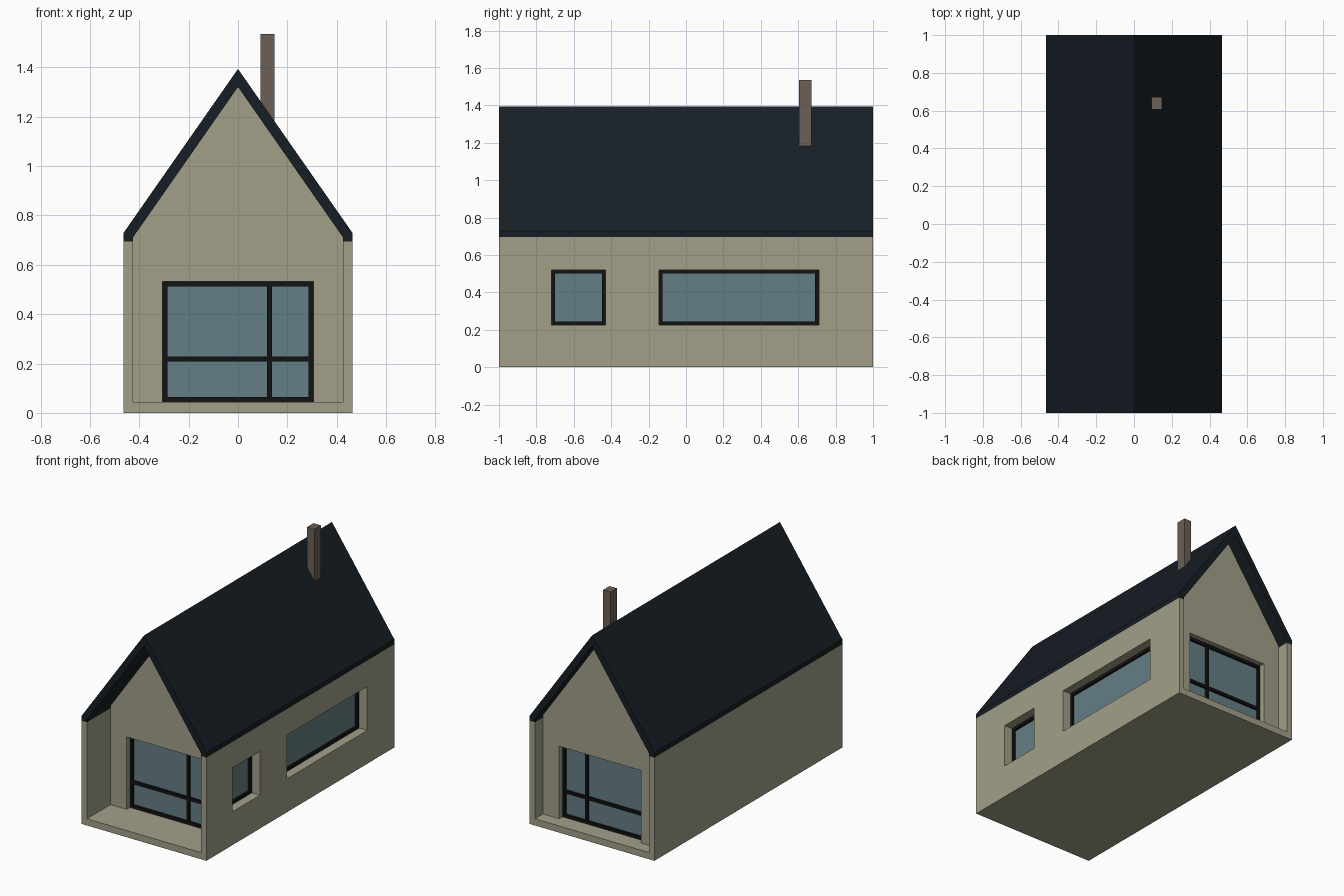
import bpy

if "Cube" in bpy.data.objects:
    bpy.data.objects.remove(bpy.data.objects["Cube"])


def material(name, r, g, b):
    m = bpy.data.materials.new(name)
    m.diffuse_color = (r, g, b, 1)
    m.use_nodes = True
    m.node_tree.nodes["Principled BSDF"].inputs["Base Color"].default_value = m.diffuse_color
    return m


WALL = material("wall", 0.36, 0.35, 0.25)
ROOF = material("roof", 0.008, 0.013, 0.018)
FRAME = material("frame", 0.006, 0.006, 0.006)
GLASS = material("glass", 0.13, 0.21, 0.23)
BRICK = material("brick", 0.15, 0.115, 0.09)


def mesh(name, verts, faces, mat):
    me = bpy.data.meshes.new(name)
    me.from_pydata(verts, [], faces)
    me.materials.append(mat)
    ob = bpy.data.objects.new(name, me)
    bpy.context.collection.objects.link(ob)
    return ob


def extrude(name, half, y0, y1, mat):
    """Mirror a half profile (x, z) across x = 0 and extrude it along y.
    The half profile runs counter-clockwise on the +x side."""
    prof = half + [(-x, z) for x, z in reversed(half) if x > 0]
    n = len(prof)
    verts = [(x, y, z) for y in (y0, y1) for x, z in prof]
    faces = [tuple(range(n)), tuple(range(2 * n - 1, n - 1, -1))]
    faces += [(i, i + n, (i + 1) % n + n, (i + 1) % n) for i in range(n)]
    return mesh(name, verts, faces, mat)


def box(name, a, b, mat):
    (x0, x1), (y0, y1), (z0, z1) = [sorted(p) for p in zip(a, b)]
    return extrude_box(name, x0, x1, y0, y1, z0, z1, mat)


def extrude_box(name, x0, x1, y0, y1, z0, z1, mat):
    verts = [(x, y, z) for y in (y0, y1)
             for x, z in ((x0, z0), (x1, z0), (x1, z1), (x0, z1))]
    faces = [(0, 1, 2, 3), (7, 6, 5, 4)]
    faces += [(i, i + 4, (i + 1) % 4 + 4, (i + 1) % 4) for i in range(4)]
    return mesh(name, verts, faces, mat)


def boolean(ob, tool, operation):
    mod = ob.modifiers.new(operation.lower(), 'BOOLEAN')
    mod.operation, mod.solver, mod.object = operation, 'EXACT', tool
    tool.hide_render = True
    tool.hide_set(True)


# Outer sleeve: floor and two long walls, with the recessed gable block inside
shell = [(0.465, 0), (0.465, 0.695), (0.425, 0.695), (0.425, 0.045)]
body = extrude("house_walls", shell, -1, 1, WALL)
core = extrude("gable_block_helper", [(0.44, 0.02), (0.44, 0.72), (0, 1.35)],
               -0.75, 0.915, WALL)
boolean(body, core, 'UNION')

# Pitched roof slab with short vertical eaves
roof = [(0.425, 0.695), (0.465, 0.695), (0.465, 0.728), (0, 1.394)]
n_half = roof + [(-x, z) for x, z in reversed(roof[:3])]
under = [(-0.425, 0.712), (0, 1.321), (0.425, 0.712)]
prof = n_half + under
n = len(prof)
mesh("roof", [(x, y, z) for y in (-1, 1) for x, z in prof],
     [tuple(range(n)), tuple(range(2 * n - 1, n - 1, -1))]
     + [(i, i + n, (i + 1) % n + n, (i + 1) % n) for i in range(n)], ROOF)

# Chimney
box("chimney", (0.092, 0.605, 1.1), (0.147, 0.672, 1.536), BRICK)

# Each wall maps (along, depth into wall, height) to world space
SIDES = {
    "front": lambda u, d, z: (u, -0.75 + d, z),
    "back": lambda u, d, z: (u, 0.915 - d, z),
    "right": lambda u, d, z: (0.465 - d, u, z),
}


def window(name, side, u0, u1, z0, z1, reveal, cross=False):
    at = SIDES[side]
    t, d0, d1 = 0.02, reveal, reveal + 0.03

    def part(label, ua, ub, za, zb, da, db, mat):
        return box(f"{name}_{label}", at(ua, da, za), at(ub, db, zb), mat)

    boolean(body, part("cutter", u0, u1, z0, z1, -0.05, d1, WALL), 'DIFFERENCE')
    part("glass", u0 + t, u1 - t, z0 + t, z1 - t, d0 + 0.015, d1, GLASS)
    part("frame_left", u0, u0 + t, z0, z1, d0, d1, FRAME)
    part("frame_right", u1 - t, u1, z0, z1, d0, d1, FRAME)
    part("frame_bottom", u0 + t, u1 - t, z0, z0 + t, d0, d1, FRAME)
    part("frame_top", u0 + t, u1 - t, z1 - t, z1, d0, d1, FRAME)
    if cross:
        part("mullion", 0.117, 0.137, z0 + t, z1 - t, d0, d1, FRAME)
        part("transom_left", u0 + t, 0.117, 0.208, 0.228, d0, d1, FRAME)
        part("transom_right", 0.137, u1 - t, 0.208, 0.228, d0, d1, FRAME)


# Gable windows and the two windows of the right wall
for end in ("front", "back"):
    window(f"{end}_window", end, -0.305, 0.305, 0.045, 0.533, 0.035, cross=True)
window("small_side_window", "right", -0.72, -0.43, 0.225, 0.52, 0.06)
window("long_side_window", "right", -0.145, 0.71, 0.225, 0.52, 0.06)
